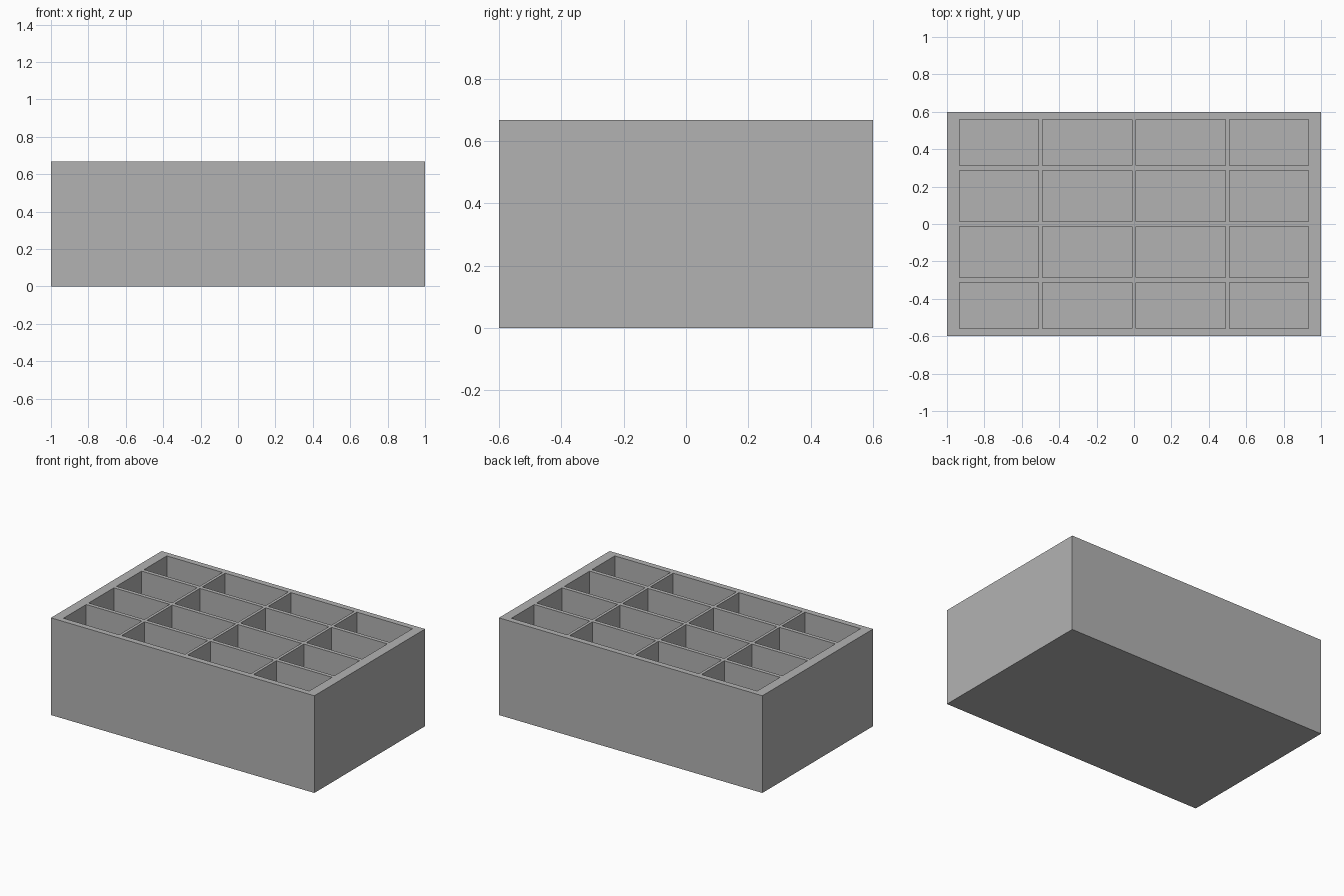
import bpy
import bmesh

if "Cube" in bpy.data.objects:
    bpy.data.objects.remove(bpy.data.objects["Cube"], do_unlink=True)

HEIGHT, FLOOR = 0.667, 0.04

grey = bpy.data.materials.new("plain grey")
grey.use_nodes = True
colour = (0.45, 0.45, 0.45, 1)
grey.diffuse_color = colour
grey.node_tree.nodes["Principled BSDF"].inputs["Base Color"].default_value = colour


def wall_lines(half, wall, divider_at, divider):
    """Edges of the walls and dividers along one axis, from - to +."""
    lines = [-half, -half + wall]
    for c in (-divider_at, 0, divider_at):
        lines += [c - divider / 2, c + divider / 2]
    return lines + [half - wall, half]


xs = wall_lines(1.0, 0.067, 0.5, 0.02)
ys = wall_lines(0.6, 0.04, 0.3, 0.027)
last = len(xs) - 2
bm = bmesh.new()


def quad(*corners):
    bm.faces.new([bm.verts.new(c) for c in corners])


def side(a, b, low):
    """Upright face from the rim down to the given height."""
    quad((*a, low), (*b, low), (*b, HEIGHT), (*a, HEIGHT))


for i, (x0, x1) in enumerate(zip(xs, xs[1:])):
    for j, (y0, y1) in enumerate(zip(ys, ys[1:])):
        a, b, c, d = (x0, y0), (x1, y0), (x1, y1), (x0, y1)
        # Compartment floors sit low, wall and divider tops at the rim
        pocket = i % 2 == 1 and j % 2 == 1
        quad(*[(*p, FLOOR if pocket else HEIGHT) for p in (a, b, c, d)])
        # Underside
        quad(*[(*p, 0) for p in (d, c, b, a)])
        # Compartment sides
        if pocket:
            for p, q in ((b, a), (c, b), (d, c), (a, d)):
                side(p, q, FLOOR)
        # Outer sides
        if j == 0:
            side(a, b, 0)
        if j == last:
            side(c, d, 0)
        if i == 0:
            side(d, a, 0)
        if i == last:
            side(b, c, 0)

# Weld into one solid and merge the flat areas
bmesh.ops.remove_doubles(bm, verts=bm.verts, dist=0.0001)
bmesh.ops.dissolve_limit(bm, angle_limit=0.01, verts=bm.verts, edges=bm.edges)
bmesh.ops.recalc_face_normals(bm, faces=bm.faces)

mesh = bpy.data.meshes.new("divided_tray")
bm.to_mesh(mesh)
bm.free()
mesh.materials.append(grey)
tray = bpy.data.objects.new("divided_tray", mesh)
bpy.context.collection.objects.link(tray)
